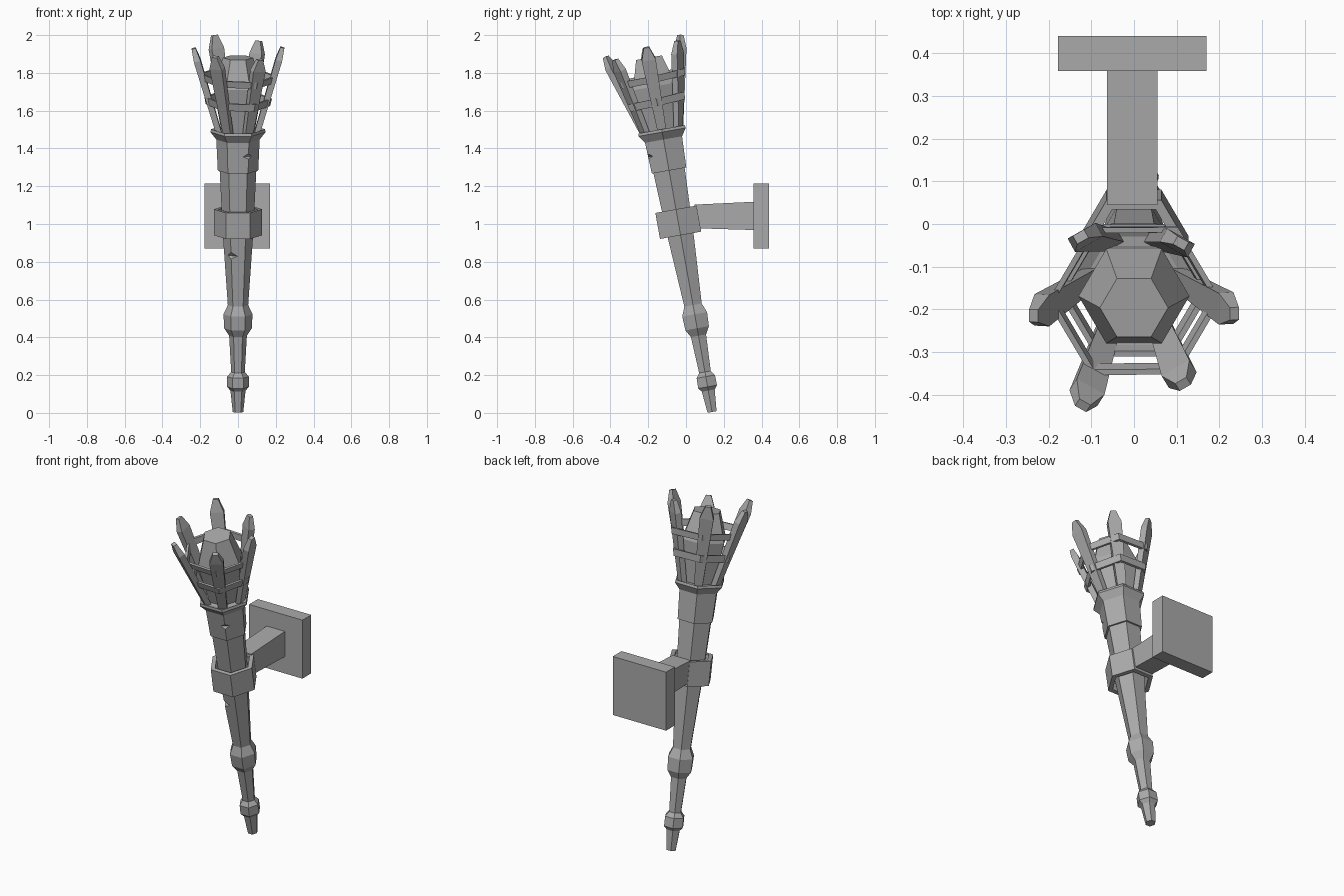
import bpy, bmesh, math
from mathutils import Vector, Matrix

cube = bpy.data.objects.get("Cube")
if cube:
    bpy.data.objects.remove(cube, do_unlink=True)

grey = bpy.data.materials.new("plain grey")
grey.use_nodes = True
grey.diffuse_color = (0.4, 0.4, 0.4, 1)
grey.node_tree.nodes["Principled BSDF"].inputs["Base Color"].default_value = (0.4, 0.4, 0.4, 1)

# Torch axis leans forward from its foot
LEAN = Matrix.Translation((0, 0.138, 0.005)) @ Matrix.Rotation(math.radians(10.1), 4, "X")


def loft(name, rings, matrix=None, loop=False):
    """Skin equal rings of points; loop joins last to first, otherwise ends are capped."""
    bm = bmesh.new()
    rows = [[bm.verts.new(p) for p in ring] for ring in rings]
    n = len(rows[0])
    pairs = list(zip(rows, rows[1:])) + ([(rows[-1], rows[0])] if loop else [])
    for a, b in pairs:
        for i in range(n):
            j = (i + 1) % n
            bm.faces.new((a[i], a[j], b[j], b[i]))
    if not loop:
        bm.faces.new(rows[0][::-1])
        bm.faces.new(rows[-1])
    bmesh.ops.recalc_face_normals(bm, faces=bm.faces)
    me = bpy.data.meshes.new(name)
    bm.to_mesh(me)
    bm.free()
    me.materials.append(grey)
    ob = bpy.data.objects.new(name, me)
    bpy.context.collection.objects.link(ob)
    if matrix:
        ob.matrix_world = matrix
    return ob


def hexagon(r, z):
    return [(r * math.cos(k * math.pi / 3), r * math.sin(k * math.pi / 3), z) for k in range(6)]


def turned(name, profile, loop=False, matrix=LEAN):
    return loft(name, [hexagon(r, z) for r, z in profile], matrix, loop)


def band(name, r, z, h, thick, flare=0, tilt=(0, 0)):
    m = LEAN @ Matrix.Translation((0, 0, z)) @ Matrix.Rotation(tilt[0], 4, "X") @ Matrix.Rotation(tilt[1], 4, "Y")
    h /= 2
    return turned(name, [(r - flare, -h), (r + flare, h), (r + flare - thick, h), (r - flare - thick, -h)], True, m)


def rect(c, u, v, w, d):
    return [c + u * (a * w / 2) + v * (b * d / 2) for a, b in ((-1, -1), (1, -1), (1, 1), (-1, 1))]


# Handle with its two swellings
handle = turned("handle", [(0.028, 0), (0.04, 0.115), (0.058, 0.135), (0.057, 0.19), (0.036, 0.215),
                           (0.047, 0.41), (0.073, 0.45), (0.077, 0.525), (0.054, 0.575),
                           (0.08, 0.95), (0.098, 1.32)])
# Upper sleeve and flared rim
sleeve = turned("upper_sleeve", [(0.107, 1.298), (0.115, 1.465), (0.146, 1.505), (0.143, 1.52), (0.115, 1.51)])
# Faceted core inside the basket
turned("core", [(0.085, 1.49), (0.13, 1.75), (0.08, 1.905)])

# Chips knocked out of the shaft edges
for name, target, angle, r, z in (("sleeve_chip", sleeve, -60, 0.118, 1.39),
                                  ("handle_chip", handle, -120, 0.077, 0.85)):
    a = math.radians(angle)
    m = LEAN @ Matrix.Translation((r * math.cos(a), r * math.sin(a), z)) @ Matrix.Rotation(a, 4, "Z") \
        @ Matrix.Rotation(math.radians(40), 4, "Y")
    o, x, y = Vector((0, 0, 0)), Vector((1, 0, 0)), Vector((0, 1, 0))
    cutter = loft(name + "_cutter", [rect(o + Vector((0, 0, s * 0.015)), x, y, 0.03, 0.2) for s in (-1, 1)], m)
    cutter.hide_render = True
    cutter.hide_viewport = True
    cutter.display_type = "WIRE"
    mod = target.modifiers.new(name, "BOOLEAN")
    mod.operation, mod.object, mod.solver = "DIFFERENCE", cutter, "EXACT"

# Basket hoops and wall clamp
band("lower_hoop", 0.175, 1.67, 0.04, 0.015, 0.004, (0.05, 0.03))
band("upper_hoop", 0.2, 1.795, 0.036, 0.015, 0.004, (0.04, 0.04))
band("clamp_ring", 0.128, 1.02, 0.14, 0.026)

# Six splayed stakes with chiselled tips
TIPS = {"right_side": (0, (0.235, -0.21, 1.935)), "back_right": (60, (0.11, -0.045, 1.97)),
        "back_left": (120, (-0.125, -0.03, 2.0)), "left_side": (180, (-0.235, -0.215, 1.93)),
        "front_left": (240, (-0.12, -0.425, 1.885)), "front_right": (300, (0.115, -0.375, 1.87))}
for name, (deg, tip) in TIPS.items():
    a = math.radians(deg)
    base = LEAN @ Vector((0.098 * math.cos(a), 0.098 * math.sin(a), 1.49))
    tip = Vector(tip)
    axis = (tip - base).normalized()
    out = LEAN.to_3x3() @ Vector((math.cos(a), math.sin(a), 0))
    side = axis.cross(out).normalized()
    out = side.cross(axis)
    swap = {"right": "left", "left": "right"}
    label = "_".join(swap.get(w, w) for w in name.split("_"))
    loft("stake_" + label, [rect(base, side, out, 0.045, 0.03),
                            rect(base.lerp(tip, 0.86), side, out, 0.075, 0.036),
                            rect(tip, side, out, 0.03, 0.022)])

# Wall bracket: arm and plate
X, Z = Vector((1, 0, 0)), Vector((0, 0, 1))
loft("bracket_arm", [rect(Vector((-0.004, 0.045, 1.04)), X, Z, 0.118, 0.125),
                     rect(Vector((-0.004, 0.365, 1.043)), X, Z, 0.118, 0.15)])
loft("wall_plate", [rect(Vector((-0.004, y, 1.042)), X, Z, 0.348, 0.345) for y in (0.358, 0.44)])
